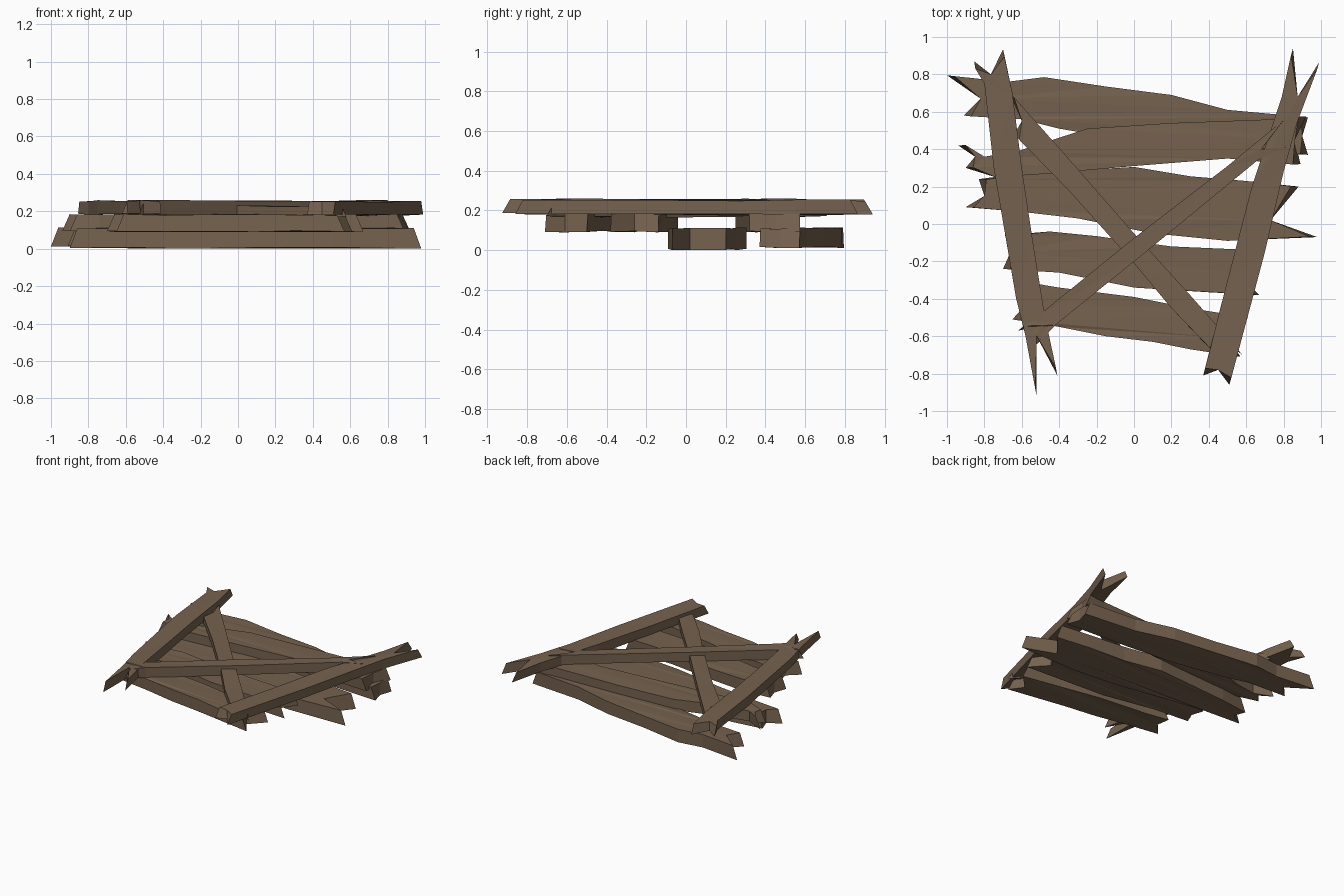
import bpy, bmesh, random
from mathutils import Vector, geometry

if "Cube" in bpy.data.objects:
    bpy.data.objects.remove(bpy.data.objects["Cube"])

random.seed(4)
wood = bpy.data.materials.new("weathered_brown_wood")
wood.diffuse_color = (0.18, 0.122, 0.078, 1)
wood.use_nodes = True
wood.node_tree.nodes["Principled BSDF"].inputs["Base Color"].default_value = wood.diffuse_color


def plank(name, upper, lower, start_notch, end_notch, z0, z1, slant=0.04, jitter=0.008):
    """Rough board: two long edges running the same way, with a splintered
    notch at each end; slant pulls one face of the end tips back."""
    n0 = [start_notch] if start_notch else []
    n1 = [end_notch] if end_notch else []
    pts = [Vector(p) for p in upper + n1 + lower[::-1] + n0]
    a = (Vector(upper[0]) + Vector(lower[0])) / 2
    b = (Vector(upper[-1]) + Vector(lower[-1])) / 2
    axis = (b - a).normalized()
    tips = {0, len(upper) - 1, len(upper) + len(n1), len(upper) + len(n1) + len(lower) - 1}
    mid = (a + b) / 2
    bm = bmesh.new()
    low, top = [], []
    for i, p in enumerate(pts):
        lo, hi = p.copy(), p.copy()
        za, zb = z0 + random.uniform(0, jitter), z1 - random.uniform(0, jitter)
        if i in tips:
            back = axis * (-1 if (p - mid).dot(axis) > 0 else 1)
            hi += back * slant
        low.append(bm.verts.new((*lo, za)))
        top.append(bm.verts.new((*hi, zb)))
    # Broad faces, triangulated so notched outlines fill properly
    for ring in (low, top):
        flat = [Vector((v.co.x, v.co.y, 0)) for v in ring]
        for tri in geometry.tessellate_polygon([flat]):
            try:
                bm.faces.new([ring[k] for k in tri])
            except ValueError:
                pass
    # Edges and splintered ends
    n = len(pts)
    for i in range(n):
        j = (i + 1) % n
        bm.faces.new((low[i], low[j], top[j], top[i]))
    bmesh.ops.recalc_face_normals(bm, faces=bm.faces)
    me = bpy.data.meshes.new(name)
    bm.to_mesh(me)
    bm.free()
    me.materials.append(wood)
    ob = bpy.data.objects.new(name, me)
    bpy.context.collection.objects.link(ob)


# Cross boards, back to front
plank("board_back",
      [(-1, .795), (-.68, .76), (-.48, .785), (-.15, .735), (.2, .69), (.5, .61), (.93, .57)],
      [(-.91, .58), (-.6, .56), (-.4, .51), (0, .44), (.4, .40), (.93, .37)],
      (-.82, .67), (.9, .47), 0.01, 0.115)
plank("board_second",
      [(-.94, .42), (-.8, .36), (-.62, .39), (-.25, .51), (.2, .54), (.75, .56), (.92, .575)],
      [(-.9, .30), (-.74, .25), (-.45, .27), (0, .31), (.5, .35), (.89, .32)],
      (-.85, .36), (.86, .45), 0.09, 0.185)
plank("board_middle",
      [(-.83, .24), (-.6, .27), (0, .305), (.3, .255), (.6, .23), (.88, .2)],
      [(-.9, .09), (-.6, .065), (-.3, .03), (.1, -.05), (.5, -.09), (.98, -.07)],
      (-.8, .15), (.73, .02), 0.0, 0.115)
plank("board_fourth",
      [(-.69, -.06), (-.45, -.04), (-.2, -.065), (.2, -.12), (.62, -.14)],
      [(-.7, -.24), (-.4, -.26), (0, -.34), (.4, -.365), (.67, -.38)],
      (-.66, -.15), (.55, -.26), 0.09, 0.185)
plank("board_front",
      [(-.58, -.31), (-.4, -.34), (0, -.39), (.3, -.45), (.61, -.5)],
      [(-.65, -.51), (-.4, -.55), (-.15, -.6), (.1, -.63), (.3, -.67), (.57, -.71)],
      (-.57, -.42), (.5, -.61), 0.09, 0.185)

# Long side rails lying over the boards
plank("rail_left",
      [(-.52, -.925), (-.58, -.6), (-.63, -.4), (-.75, .3), (-.8, .75), (-.855, .87)],
      [(-.41, -.81), (-.475, -.5), (-.54, -.1), (-.6, .3), (-.65, .7), (-.7, .935)],
      (-.52, -.6), (-.765, .8), 0.18, 0.26)
plank("rail_right",
      [(.37, -.81), (.5, -.3), (.63, .2), (.79, .68), (.85, .94)],
      [(.51, -.86), (.7, -.15), (.8, .28), (.875, .55), (.99, .865)],
      (.45, -.78), (.875, .68), 0.175, 0.255)

# Diagonal braces
plank("brace_under",
      [(-.67, .71), (-.35, .35), (0, -.05), (.3, -.38), (.58, -.7)],
      [(-.64, .48), (-.35, .18), (0, -.21), (.2, -.45), (.43, -.69)],
      (-.6, .55), (.45, -.6), 0.165, 0.232)
plank("brace_over",
      [(-.62, -.57), (-.55, -.52), (0, -.075), (.5, .31), (.83, .58)],
      [(-.53, -.65), (-.42, -.54), (.1, -.12), (.66, .34), (.84, .435)],
      (-.52, -.55), (.68, .4), 0.18, 0.262)
